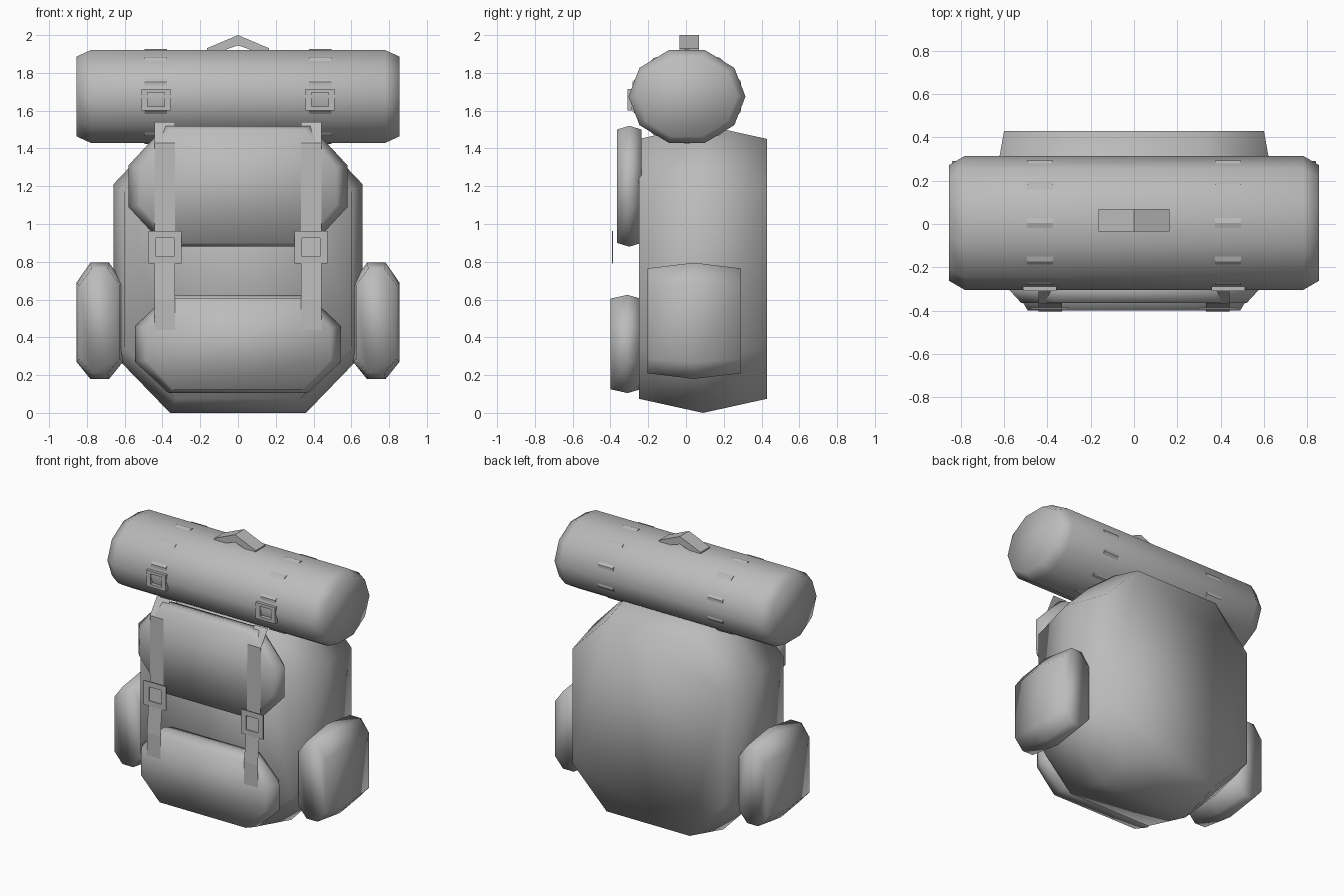
import bpy, bmesh, math

if "Cube" in bpy.data.objects:
    bpy.data.objects.remove(bpy.data.objects["Cube"])

grey = bpy.data.materials.new("canvas_grey")
grey.diffuse_color = (0.5, 0.5, 0.5, 1)
grey.use_nodes = True
grey.node_tree.nodes["Principled BSDF"].inputs["Base Color"].default_value = grey.diffuse_color


def make(name, verts, faces, smooth=True, solid=True):
    me = bpy.data.meshes.new(name)
    me.from_pydata(verts, [], faces)
    if solid:
        bm = bmesh.new()
        bm.from_mesh(me)
        bmesh.ops.recalc_face_normals(bm, faces=bm.faces)
        bm.to_mesh(me)
        bm.free()
    me.materials.append(grey)
    for p in me.polygons:
        p.use_smooth = smooth
    ob = bpy.data.objects.new(name, me)
    bpy.context.collection.objects.link(ob)
    return ob


def loft(name, rings, smooth=True, caps=True):
    """Join equal-length rings of points with quads."""
    n = len(rings[0])
    faces = [(r * n + i, r * n + (i + 1) % n, (r + 1) * n + (i + 1) % n, (r + 1) * n + i)
             for r in range(len(rings) - 1) for i in range(n)]
    if caps:
        faces += [tuple(range(n)), tuple(range((len(rings) - 1) * n, len(rings) * n))]
    return make(name, [v for r in rings for v in r], faces, smooth)


def octagon(cx, hx, tx, z0, z1, zl, zh, y):
    """Chamfered box outline in the xz plane."""
    return [(cx + x, y, z) for x, z in
            [(tx, z0), (hx, zl), (hx, zh), (tx, z1), (-tx, z1), (-hx, zh), (-hx, zl), (-tx, z0)]]


def pillow(name, cx, hx, tx, z0, z1, zl, zh, ys, dx, dz):
    """Padded shape: full outline in the middle, tapered front and back."""
    rings = []
    for k, y in enumerate(ys):
        a, b = (0, 0) if k == 1 else (dx, dz)
        rings.append(octagon(cx, hx - a, tx - a * 0.5, z0 + b, z1 - b, zl + b * 0.5, zh - b * 0.5, y))
    return loft(name, rings)


# Main bag, flap and pockets
pillow("main_bag", 0, 0.66, 0.36, 0, 1.525, 0.31, 1.21, (-0.25, 0.09, 0.43), 0.06, 0.075)
pillow("top_flap", 0, 0.58, 0.385, 0.88, 1.52, 1.09, 1.31, (-0.365, -0.30, -0.235), 0.06, 0.02)
pillow("front_pocket", 0, 0.545, 0.37, 0.105, 0.625, 0.27, 0.46, (-0.40, -0.31, -0.24), 0.055, 0.02)
for s, side in ((-1, "left"), (1, "right")):
    pillow(side + "_pocket", s * 0.732, 0.123, 0.05, 0.18, 0.795, 0.27, 0.69,
           (-0.205, 0.042, 0.29), 0.015, 0.03)


# Bedroll: ten-sided, with chamfered ends
def roll_ring(x, k, phase=0.0):
    return [(x, 0.005 + 0.31 * k * math.cos(phase + i * math.pi / 5),
             1.675 + 0.258 * k * math.sin(phase + i * math.pi / 5)) for i in range(10)]


loft("bedroll", [roll_ring(-0.855, 0.86), roll_ring(-0.78, 1), roll_ring(0.78, 1), roll_ring(0.855, 0.86)])

# Carry handle: bent strip on top of the roll
profile = [(-0.165, 1.93), (0, 2.0), (0.165, 1.93), (0.165, 1.90), (0.09, 1.915), (0, 1.945),
           (-0.09, 1.915), (-0.165, 1.90)]
loft("carry_handle", [[(x, y, z) for x, z in profile] for y in (-0.035, 0.07)], smooth=False)


def buckle(name, cx, cz, hx, hz, ix, iz, y0, y1):
    """Rectangular frame with a hole."""
    def rect(a, b, y):
        return [(cx + i * a, y, cz + j * b) for i, j in ((-1, -1), (1, -1), (1, 1), (-1, 1))]
    rings = [rect(hx, hz, y0), rect(hx, hz, y1), rect(ix, iz, y1), rect(ix, iz, y0), rect(hx, hz, y0)]
    ob = loft(name, rings, smooth=False, caps=False)
    bm = bmesh.new()
    bm.from_mesh(ob.data)
    bmesh.ops.remove_doubles(bm, verts=bm.verts, dist=1e-5)
    bmesh.ops.recalc_face_normals(bm, faces=bm.faces)
    bm.to_mesh(ob.data)
    bm.free()


# Straps and buckles, mirrored left and right
path = [(-0.29, 1.54), (-0.37, 1.43), (-0.372, 0.96), (-0.405, 0.60), (-0.405, 0.44)]
for s, side in ((-1, "left"), (1, "right")):
    c = s * 0.435
    loft(side + "_roll_strap", [roll_ring(c - 0.06, 0.975, math.pi / 10),
                                roll_ring(c + 0.06, 0.975, math.pi / 10)], smooth=False)
    buckle(side + "_roll_buckle", c, 1.658, 0.077, 0.058, 0.045, 0.037, -0.31, -0.285)
    c = s * 0.387
    verts = [(c + d, y, z) for y, z in path for d in (-0.054, 0.054)]
    make(side + "_front_strap", verts,
         [(2 * i, 2 * i + 2, 2 * i + 3, 2 * i + 1) for i in range(len(path) - 1)], False, False)
    buckle(side + "_front_buckle", c, 0.877, 0.088, 0.087, 0.048, 0.05, -0.392, -0.386)
